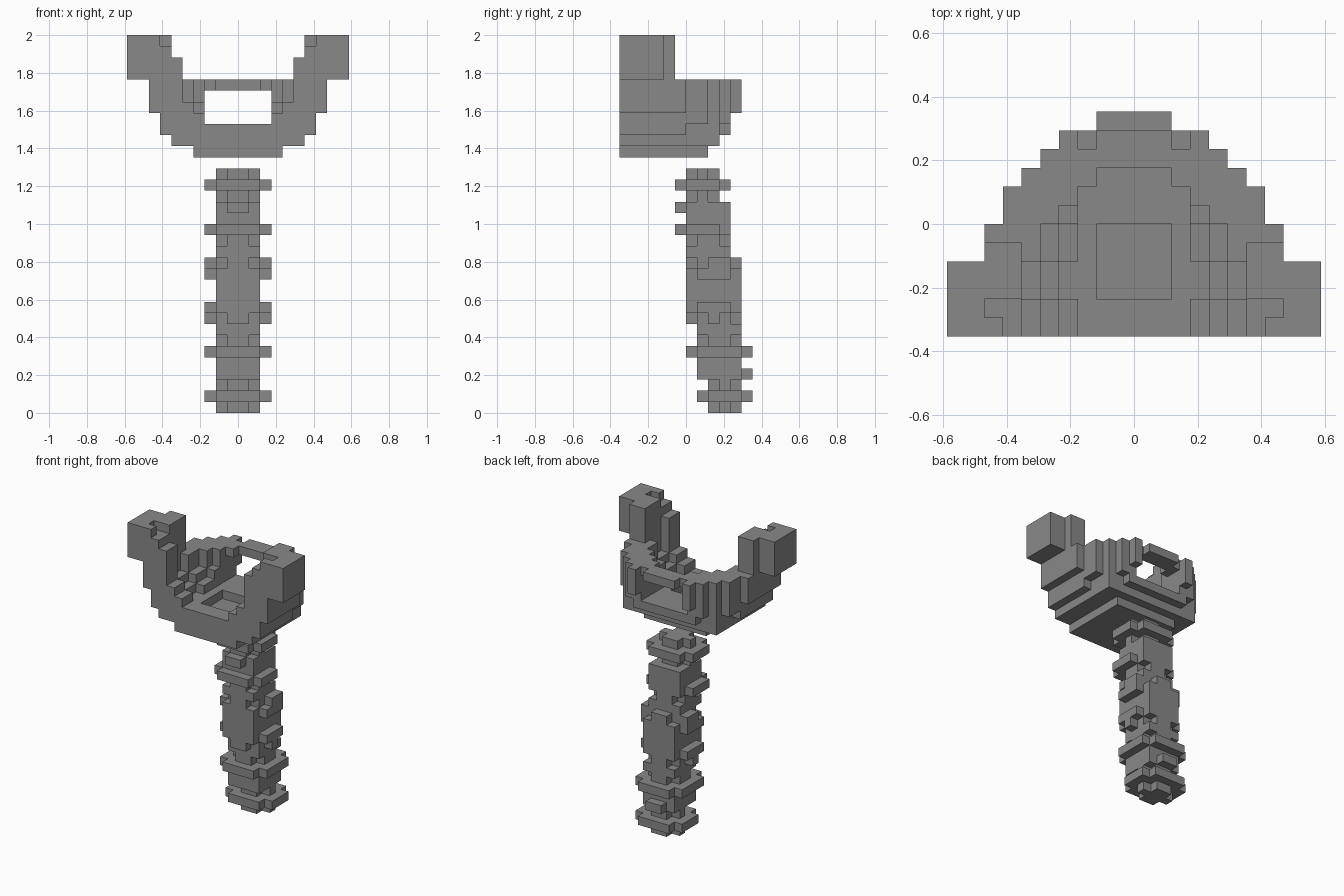
import bpy, bmesh
from mathutils import Vector

U = 2 / 34  # edge of one block

cube = bpy.data.objects.get("Cube")
if cube:
    bpy.data.objects.remove(cube, do_unlink=True)

grey = bpy.data.materials.new("stone_grey")
grey.use_nodes = True
grey.diffuse_color = (0.25, 0.25, 0.25, 1)
bsdf = grey.node_tree.nodes["Principled BSDF"]
bsdf.inputs["Base Color"].default_value = grey.diffuse_color
bsdf.inputs["Roughness"].default_value = 0.9


def cells(x0, x1, y0, y1, z0, z1):
    """Block cells of a box, mirrored across x."""
    return {(s, y, z) for x in range(x0, x1) for s in (x, -x - 1)
            for y in range(y0, y1) for z in range(z0, z1)}


def build(name, solid):
    """Skin the filled cells and merge coplanar faces."""
    bm = bmesh.new()
    verts = {}
    for c in solid:
        for axis in range(3):
            for side in (0, 1):
                near = list(c)
                near[axis] += 2 * side - 1
                if tuple(near) in solid:
                    continue
                a, b = (axis + 1) % 3, (axis + 2) % 3
                ring = []
                for da, db in ((0, 0), (1, 0), (1, 1), (0, 1)):
                    p = list(c)
                    p[axis] += side
                    p[a] += da
                    p[b] += db
                    p = tuple(p)
                    if p not in verts:
                        verts[p] = bm.verts.new(Vector(p) * U)
                    ring.append(verts[p])
                bm.faces.new(ring if side else ring[::-1])
    bmesh.ops.dissolve_limit(bm, angle_limit=0.01, verts=bm.verts, edges=bm.edges)
    bmesh.ops.triangulate(bm, faces=[f for f in bm.faces if len(f.verts) > 4])
    mesh = bpy.data.meshes.new(name)
    bm.to_mesh(mesh)
    bm.free()
    mesh.materials.append(grey)
    obj = bpy.data.objects.new(name, mesh)
    bpy.context.collection.objects.link(obj)
    return obj


def slab(z0, z1, steps, front=-6):
    """Stack of rows: each step is (half width, back edge)."""
    out = set()
    for half, back in steps:
        out |= cells(0, half, front, back, z0, z1)
    return out


# Cradle: stepped bowl, wider with height
cradle = slab(23, 24, [(4, 2)])
cradle |= slab(24, 25, [(6, 3)])
cradle |= slab(25, 26, [(7, 0), (6, 3), (4, 4)])
cradle |= slab(26, 27, [(7, 2), (6, 3), (5, 4)])
cradle |= slab(27, 30, [(8, 0), (7, 2), (6, 3), (5, 4), (4, 5)])

# Hollow of the bowl, with a wider bay between the ribs
for z0, z1, w in ((26, 27, 3), (27, 28, 4), (28, 30, 5)):
    cradle -= slab(z0, z1, [(w, 0), (max(w - 1, 3), 1), (3, 2)])
    cradle -= cells(0, w + 1, -4, -2, z0, z1)
cradle -= cells(0, 2, 2, 3, 26, 30)
cradle -= cells(0, 2, -4, 0, 25, 26)

# Back window and the notches above it
cradle -= cells(0, 3, 2, 5, 26, 29)
cradle -= cells(2, 3, 4, 5, 29, 30)

# Two upright horns with notched tops
cradle |= cells(6, 10, -6, -2, 30, 34) | cells(6, 8, -2, -1, 30, 34)
cradle |= cells(5, 6, -6, -4, 30, 32)
cradle -= cells(6, 7, -6, -4, 33, 34) | cells(7, 8, -5, -4, 33, 34)
build("cradle", cradle)


def cross(y0, y1, z0, z1, half=2):
    """Plus shaped section with notched corners."""
    return cells(0, half - 1, y0, y1, z0, z1) | cells(0, half, y0 + 1, y1 - 1, z0, z1)


# Handle core: leans forward as it rises
handle = cross(2, 5, 0, 3) | cells(0, 2, 1, 5, 3, 6)
handle |= cross(1, 5, 6, 7) | cells(0, 2, 1, 5, 7, 8)
handle |= cross(0, 5, 8, 9) | cells(0, 2, 0, 5, 9, 13) | cross(0, 5, 13, 14)
handle |= cells(0, 2, 0, 4, 14, 15) | cross(0, 4, 15, 16)
handle |= cells(0, 2, 0, 4, 16, 19) | cross(0, 3, 19, 22)

# Collars around the handle
for z, y0, y1 in ((1, 1, 6), (5, 0, 6), (16, -1, 4), (20, -1, 4)):
    handle |= cross(y0, y1, z, z + 1, 3)

# Side knobs, and small studs on front and back
handle |= cells(2, 3, 1, 4, 9, 10) | cells(2, 3, 2, 3, 8, 9)
handle |= cells(2, 3, 1, 4, 12, 13) | cells(2, 3, 2, 4, 13, 14)
handle |= cells(0, 1, -1, 0, 18, 19) | cells(0, 1, 5, 6, 3, 4)
build("handle", handle)
